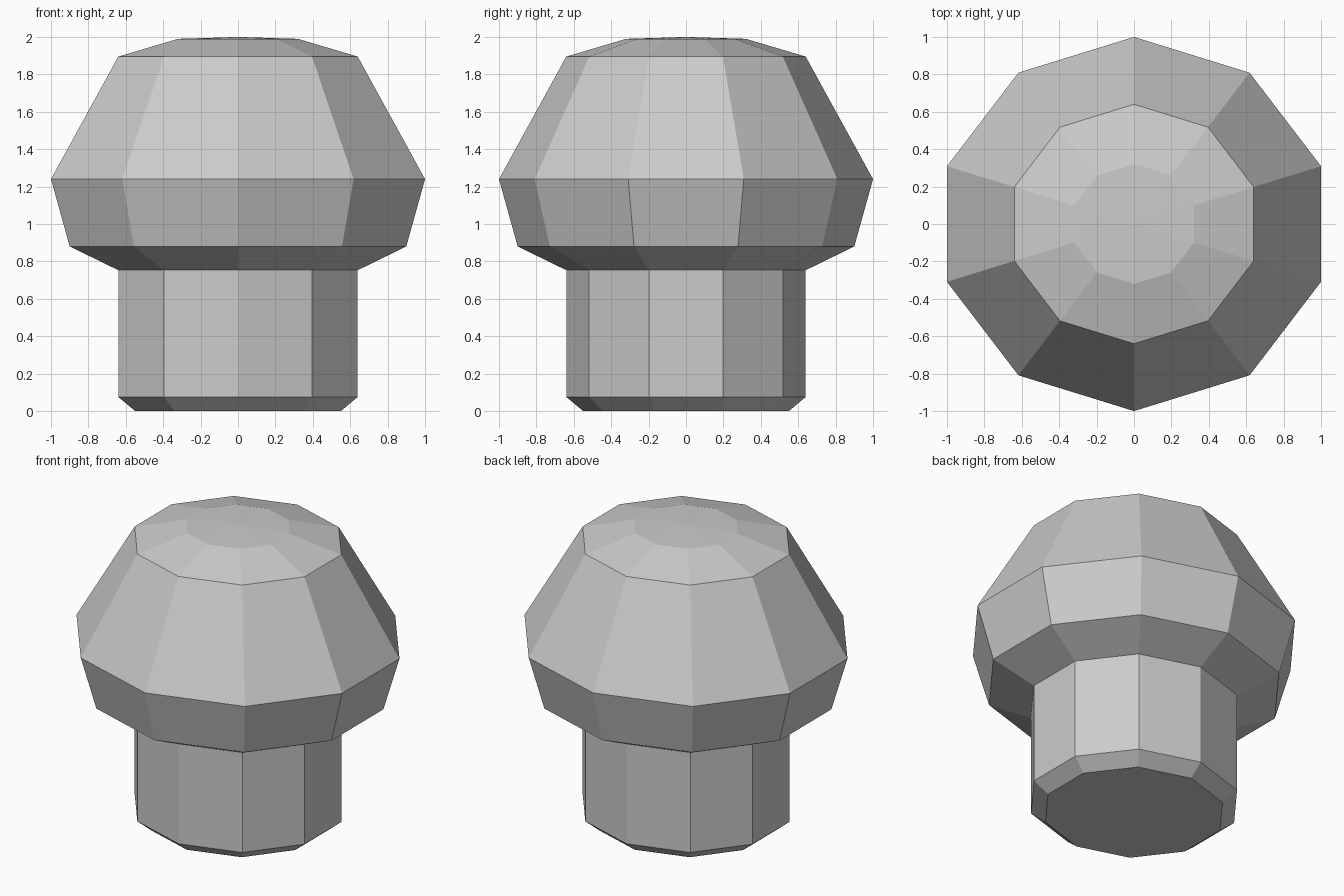
import bpy
import bmesh
from math import sin, cos, pi

cube = bpy.data.objects.get("Cube")
if cube:
    bpy.data.objects.remove(cube, do_unlink=True)

SIDES = 10
STRETCH = 1 / sin(2 * pi / 5)  # widens the decagon to full width across x

grey = bpy.data.materials.new("light_grey")
grey.use_nodes = True
colour = (0.6, 0.6, 0.6, 1)
grey.diffuse_color = colour
grey.node_tree.nodes["Principled BSDF"].inputs["Base Color"].default_value = colour

# Radius and height of each ring, from the foot up to the cap
profile = [(0.55, 0), (0.64, 0.075), (0.64, 0.753), (0.9, 0.88),
           (1, 1.24), (0.64, 1.895), (0.32, 1.99)]

bm = bmesh.new()
rings = []
for radius, z in profile:
    angles = [2 * pi * i / SIDES for i in range(SIDES)]
    rings.append([bm.verts.new((radius * STRETCH * sin(a), -radius * cos(a), z))
                  for a in angles])

# Side bands
for low, high in zip(rings, rings[1:]):
    for i in range(SIDES):
        j = (i + 1) % SIDES
        bm.faces.new((low[i], low[j], high[j], high[i]))

# Flat underside and shallow pointed crown
bm.faces.new(rings[0][::-1])
tip = bm.verts.new((0, 0, 2))
for i in range(SIDES):
    bm.faces.new((rings[-1][i], rings[-1][(i + 1) % SIDES], tip))

bmesh.ops.recalc_face_normals(bm, faces=bm.faces)
mesh = bpy.data.meshes.new("mushroom_knob")
bm.to_mesh(mesh)
bm.free()
mesh.materials.append(grey)
knob = bpy.data.objects.new("mushroom_knob", mesh)
bpy.context.collection.objects.link(knob)
